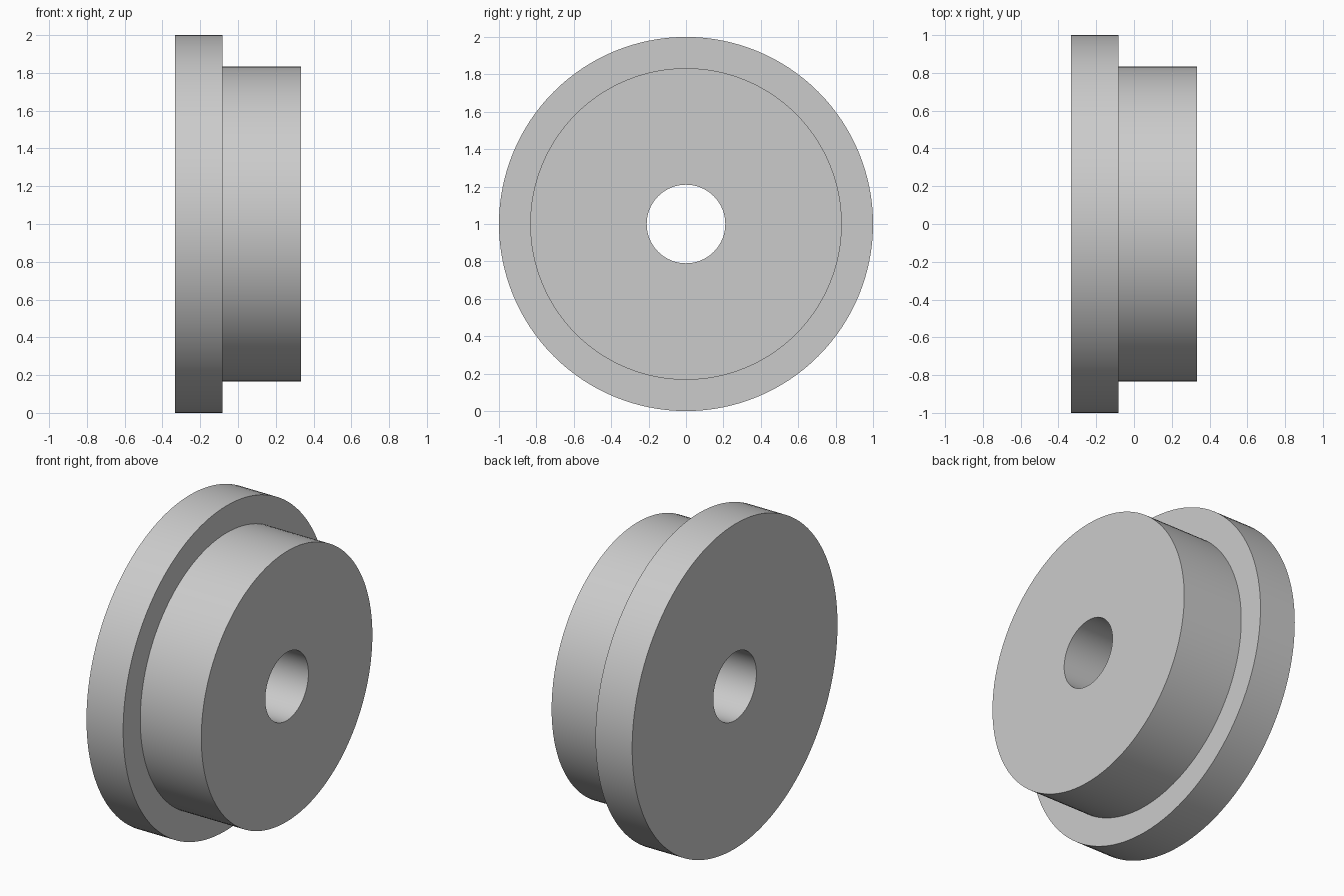
import bpy
import bmesh
import math
from mathutils import Vector

cube = bpy.data.objects.get("Cube")
if cube:
    bpy.data.objects.remove(cube, do_unlink=True)

SEGMENTS = 128
BACK, STEP, FACE = -0.333, -0.083, 0.333      # positions along the axle
FLANGE_R, HUB_R, BORE_R = 1.0, 0.833, 0.21    # radii

# Plain grey finish
grey = bpy.data.materials.new("light_grey")
grey.use_nodes = True
colour = (0.6, 0.6, 0.6, 1.0)
grey.diffuse_color = colour
grey.node_tree.nodes["Principled BSDF"].inputs["Base Color"].default_value = colour

# Closed half-section (axial position, radius): bore, flange, step, hub
section = [(BACK, BORE_R), (BACK, FLANGE_R), (STEP, FLANGE_R),
           (STEP, HUB_R), (FACE, HUB_R), (FACE, BORE_R)]

# Revolve the section around the x axis
bm = bmesh.new()
verts = [bm.verts.new((x, 0, r)) for x, r in section]
edges = [bm.edges.new((a, b)) for a, b in zip(verts, verts[1:] + verts[:1])]
bmesh.ops.spin(bm, geom=verts + edges, cent=Vector(), axis=Vector((1, 0, 0)),
               angle=math.tau, steps=SEGMENTS, use_merge=True)
bmesh.ops.remove_doubles(bm, verts=bm.verts[:], dist=0.0001)
bmesh.ops.recalc_face_normals(bm, faces=bm.faces[:])

mesh = bpy.data.meshes.new("flanged_bushing")
bm.to_mesh(mesh)
bm.free()
mesh.materials.append(grey)

bushing = bpy.data.objects.new("flanged_bushing", mesh)
bushing.location.z = FLANGE_R
bpy.context.collection.objects.link(bushing)

# Smooth round walls, crisp rims
bpy.ops.object.select_all(action="DESELECT")
bushing.select_set(True)
bpy.context.view_layer.objects.active = bushing
bpy.ops.object.shade_smooth_by_angle(angle=math.radians(30))
